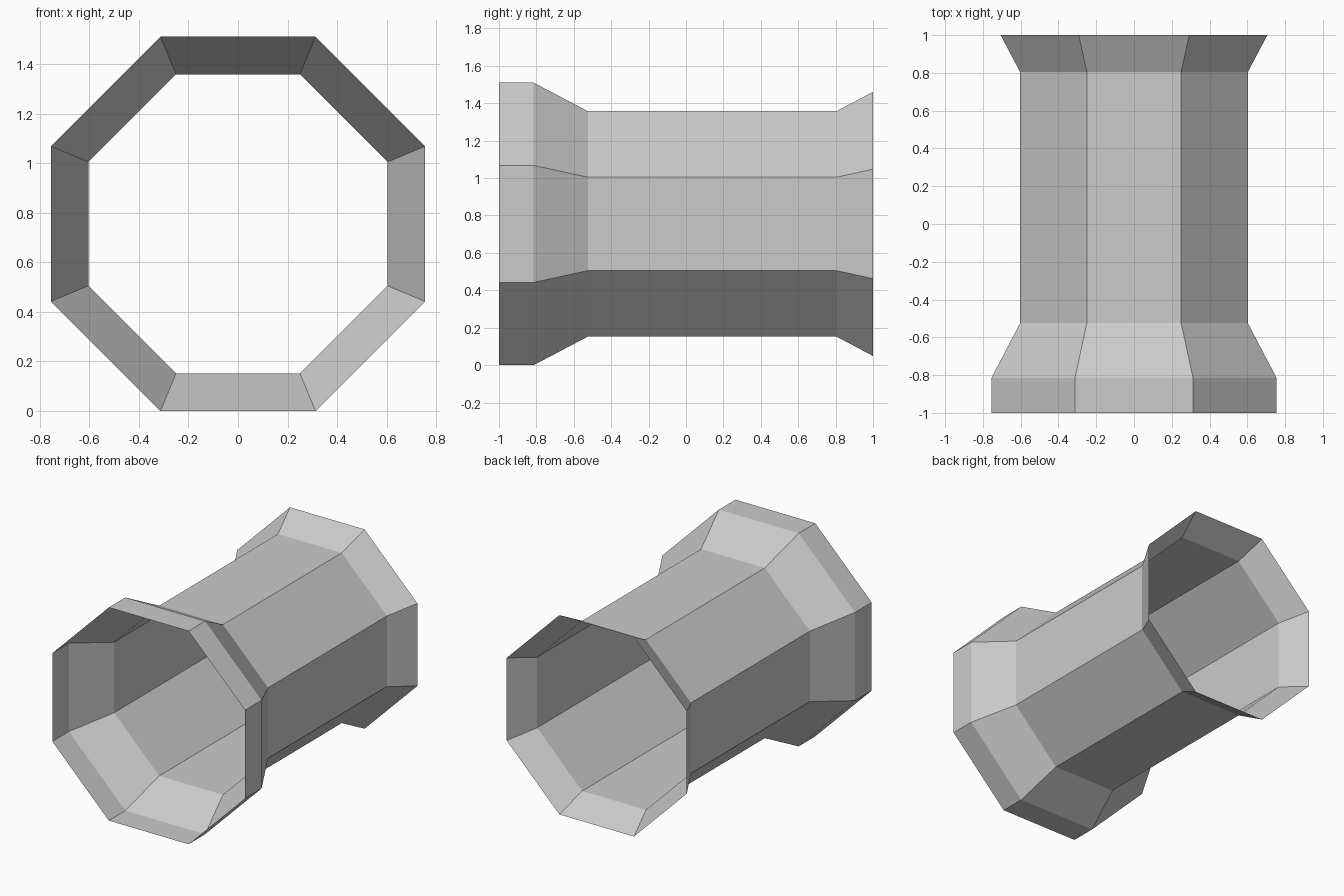
import bpy, bmesh, math

if "Cube" in bpy.data.objects:
    bpy.data.objects.remove(bpy.data.objects["Cube"])

# Single plain grey
grey = bpy.data.materials.new("light grey")
grey.diffuse_color = (0.6, 0.6, 0.6, 1)
grey.use_nodes = True
grey.node_tree.nodes["Principled BSDF"].inputs["Base Color"].default_value = grey.diffuse_color

SIDES = 8
CENTRE_Z = 0.755
# Tube profile: (y, distance from axis to the flat sides)
PROFILE = [(-1.0, 0.755), (-0.815, 0.755), (-0.525, 0.603), (0.805, 0.603), (1.0, 0.706)]

# Open octagonal pipe, thin shell with a collar in front and a flare behind
bm = bmesh.new()
rings = []
for y, apothem in PROFILE:
    r = apothem / math.cos(math.pi / SIDES)
    ring = []
    for i in range(SIDES):
        a = 2 * math.pi * (i + 0.5) / SIDES
        ring.append(bm.verts.new((r * math.cos(a), y, CENTRE_Z + r * math.sin(a))))
    rings.append(ring)
for a, b in zip(rings, rings[1:]):
    for i in range(SIDES):
        j = (i + 1) % SIDES
        bm.faces.new((a[i], b[i], b[j], a[j]))

# Make the faces point outward
bm.normal_update()
for f in bm.faces:
    c = f.calc_center_median()
    if f.normal.x * c.x + f.normal.z * (c.z - CENTRE_Z) < 0:
        f.normal_flip()

mesh = bpy.data.meshes.new("octagonal_pipe")
bm.to_mesh(mesh)
bm.free()
mesh.materials.append(grey)
pipe = bpy.data.objects.new("octagonal_pipe", mesh)
bpy.context.collection.objects.link(pipe)
